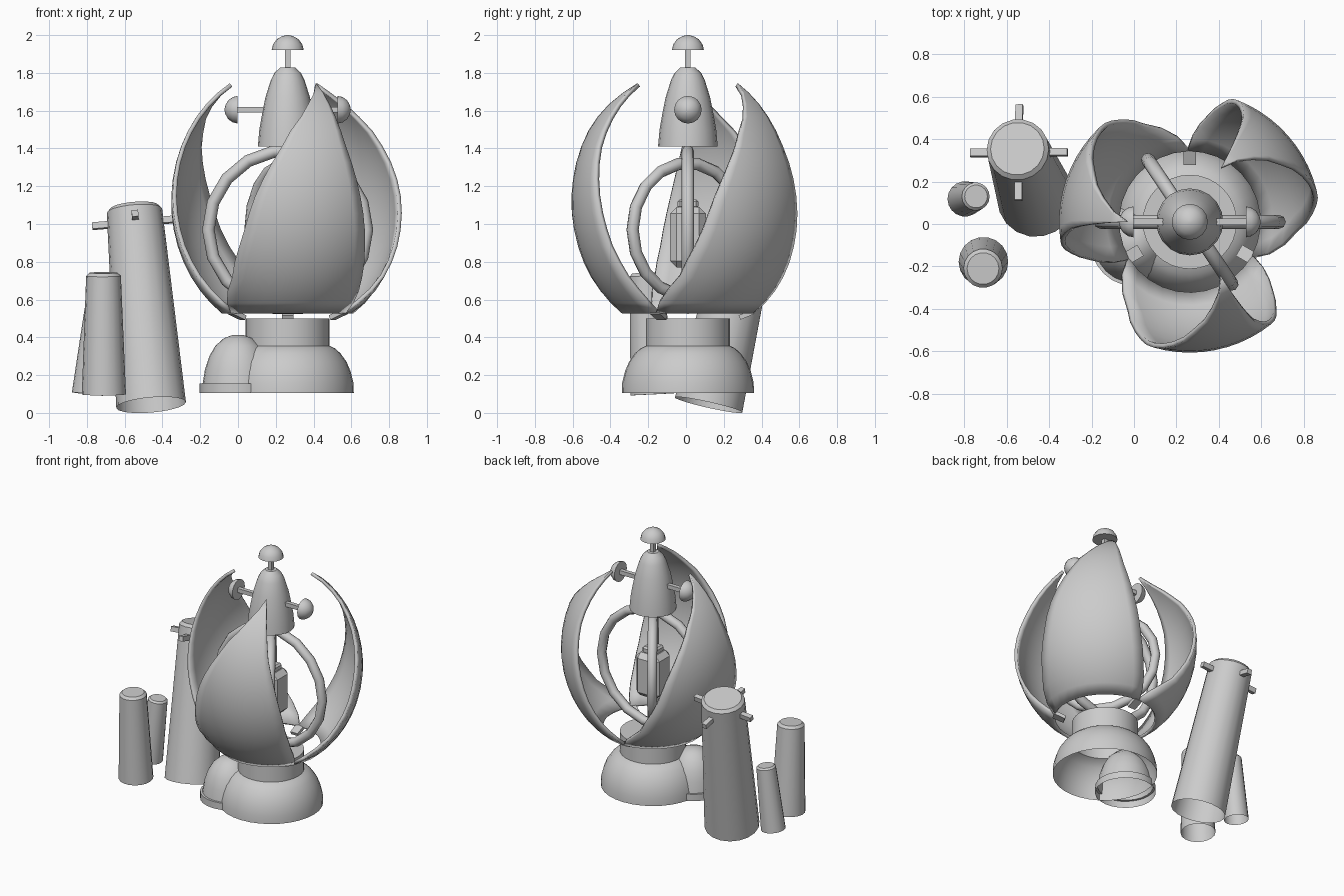
import bpy, bmesh, math
from mathutils import Vector, Matrix

if "Cube" in bpy.data.objects:
    bpy.data.objects.remove(bpy.data.objects["Cube"])

CX, CY = 0.263, 0.01
Z = Vector((0, 0, 1))


def finish(name, bm, mat=Matrix(), angle=40):
    bmesh.ops.recalc_face_normals(bm, faces=bm.faces)
    me = bpy.data.meshes.new(name)
    bm.to_mesh(me)
    bm.free()
    me.transform(mat)
    ob = bpy.data.objects.new(name, me)
    bpy.context.collection.objects.link(ob)
    bpy.ops.object.select_all(action='DESELECT')
    ob.select_set(True)
    bpy.context.view_layer.objects.active = ob
    bpy.ops.object.shade_smooth_by_angle(angle=math.radians(angle))
    return ob


def axis_matrix(base, direction):
    return Matrix.Translation(base) @ Z.rotation_difference(Vector(direction)).to_matrix().to_4x4()


def lathe(name, profile, n=24, mat=Matrix(), cap_top=True, cap_bottom=False):
    bm = bmesh.new()
    rings = [[bm.verts.new((r * math.cos(2 * math.pi * i / n), r * math.sin(2 * math.pi * i / n), z))
              for i in range(n)] for r, z in profile]
    for a, b in zip(rings, rings[1:]):
        for i in range(n):
            j = (i + 1) % n
            bm.faces.new((a[i], a[j], b[j], b[i]))
    if cap_top:
        bm.faces.new(rings[-1])
    if cap_bottom:
        bm.faces.new(rings[0][::-1])
    return finish(name, bm, mat)


def box(name, size, mat, bevel=0):
    bm = bmesh.new()
    bmesh.ops.create_cube(bm, size=1)
    bmesh.ops.scale(bm, vec=size, verts=bm.verts)
    if bevel:
        bmesh.ops.bevel(bm, geom=bm.edges[:], offset=bevel, segments=1, affect='EDGES')
    return finish(name, bm, mat, 20)


def interp(table, z):
    for (z0, a0), (z1, a1) in zip(table, table[1:]):
        if z <= z1:
            return a0 + (a1 - a0) * (z - z0) / (z1 - z0)
    return table[-1][1]


# Twisted petals: egg surface cut by two slanting edges that meet at a tip
EDGE_L = [(0.52, -150), (0.7, -126), (0.92, -114), (1.13, -107), (1.29, -100), (1.5, -88), (1.65, -74), (1.745, -61)]
EDGE_R = [(0.52, -28), (0.7, -39), (0.865, -45), (1.13, -51), (1.42, -57), (1.745, -60)]


def petal(name, turn, rows=16, cols=10):
    bm = bmesh.new()
    p0, p1 = math.asin((0.525 - 1.12) / 0.72), math.asin((1.745 - 1.12) / 0.72)
    grid = []
    for k in range(rows + 1):
        p = p0 + (p1 - p0) * k / rows
        z, r = 1.12 + 0.72 * math.sin(p), 0.617 * math.cos(p)
        a0, a1 = interp(EDGE_L, z), interp(EDGE_R, z)
        row = []
        for i in range(cols + 1):
            a = math.radians(a0 + (a1 - a0) * i / cols + turn)
            row.append(bm.verts.new((CX + r * math.cos(a), CY + r * math.sin(a), z)))
        grid.append(row)
    for a, b in zip(grid, grid[1:]):
        for i in range(cols):
            bm.faces.new((a[i], a[i + 1], b[i + 1], b[i]))
    ob = finish(name, bm)
    mod = ob.modifiers.new("thickness", 'SOLIDIFY')
    mod.thickness, mod.offset = 0.022, -1


for k, side in enumerate(("front", "right", "left")):
    petal("petal_" + side, 120 * k)
    # Hinge wedges where petals meet
    a = math.radians(-30 + 120 * k)
    box("petal_hinge_" + side, (0.08, 0.06, 0.025),
        Matrix.Translation((CX + 0.31 * math.cos(a), CY + 0.31 * math.sin(a), 0.52))
        @ Matrix.Rotation(a, 4, 'Z') @ Matrix.Rotation(-0.4, 4, 'Y'))

# Base: hollow dome with neck, and small side dome
C = Matrix.Translation((CX, CY, 0))
lathe("base_dome", [(.35, .105), (.348, .16), (.333, .22), (.312, .27), (.28, .315), (.25, .342), (.222, .355)],
      32, C, cap_top=False)
lathe("base_neck", [(.222, .355), (.222, .5), (.2, .5)], 32, C)
S = Matrix.Translation((0, -0.09, 0))
lathe("side_dome", [(.187, .155), (.175, .23), (.152, .3), (.12, .355), (.075, .395), (.03, .412)], 24, S)
lathe("side_dome_rim", [(.187, .155), (.203, .155), (.203, .105)], 24, S, cap_top=False)

# Crossed rings
def ring(name, radius, azimuth, n=18, m=8, tube=0.033):
    bm = bmesh.new()
    loops = []
    for i in range(n):
        a = 2 * math.pi * i / n
        loops.append([bm.verts.new(((radius + tube * math.cos(b)) * math.cos(a), tube * math.sin(b),
                                    (radius + tube * math.cos(b)) * math.sin(a)))
                      for b in (2 * math.pi * j / m for j in range(m))])
    for i in range(n):
        a, b = loops[i], loops[(i + 1) % n]
        for j in range(m):
            bm.faces.new((a[j], a[(j + 1) % m], b[(j + 1) % m], b[j]))
    finish(name, bm, Matrix.Translation((CX, CY, 0.97))
           @ Matrix.Rotation(math.radians(azimuth), 4, 'Z'), 50)


ring("outer_ring", 0.42, 0)
ring("inner_ring", 0.353, -56)

# Hanging lantern block
box("lantern", (0.19, 0.19, 0.32), Matrix.Translation((CX, CY, 0.93)), 0.035)
box("lantern_cap", (0.11, 0.11, 0.05), Matrix.Translation((CX, CY, 1.105)), 0.012)

# Bell top with three knobs on rods
lathe("bell", [(.158, 1.41), (.15, 1.5), (.136, 1.58), (.118, 1.67), (.09, 1.76), (.07, 1.8), (.04, 1.828)],
      20, C, cap_bottom=True)
KNOB = [(.085, 0), (.078, .03), (.058, .058), (.03, .074), (.008, .08)]
for name, d, rod0, rod1, s in (("top", (0, 0, 1), 0.2, 0.33, 1), ("left", (-1, 0, 0), 0.05, 0.27, 0.86),
                               ("right", (1, 0, 0), 0.05, 0.27, 0.86)):
    o = Vector((CX, CY, 1.605))
    d = Vector(d)
    if name == "top":
        rod1 = 0.315
    rot = axis_matrix(o, d)
    box("rod_" + name, (.03, .03, rod1 - rod0), rot @ Matrix.Translation((0, 0, (rod0 + rod1) / 2)))
    lathe("knob_" + name, [(r * s, z * s) for r, z in KNOB], 16,
          rot @ Matrix.Translation((0, 0, rod1 - (0 if name == "top" else 0.005))), cap_bottom=True)


# Leaning tapered pots, open underneath
def pot(name, base, top, r0, r1, bevel):
    base, top = Vector(base), Vector(top)
    h = (top - base).length
    m = axis_matrix(base, top - base)
    lathe(name, [(r0, 0), (r1, h - bevel), (r1 - bevel, h)], 18, m)
    return m, h


m, h = pot("large_pot", (-.46, .12, .042), (-.55, .355, 1.09), .185, .147, .02)
pot("medium_pot", (-.71, -.178, .098), (-.712, -.21, .742), .117, .092, .017)
pot("small_pot", (-.797, .118, .1), (-.745, .13, .56), .083, .066, .012)

# Pegs round the large pot
for k in range(4):
    box("pot_peg_%d" % (k + 1), (.1, .035, .035),
        m @ Matrix.Translation((0, 0, h - .085)) @ Matrix.Rotation(k * math.pi / 2, 4, 'Z')
        @ Matrix.Translation((.18, 0, 0)))
